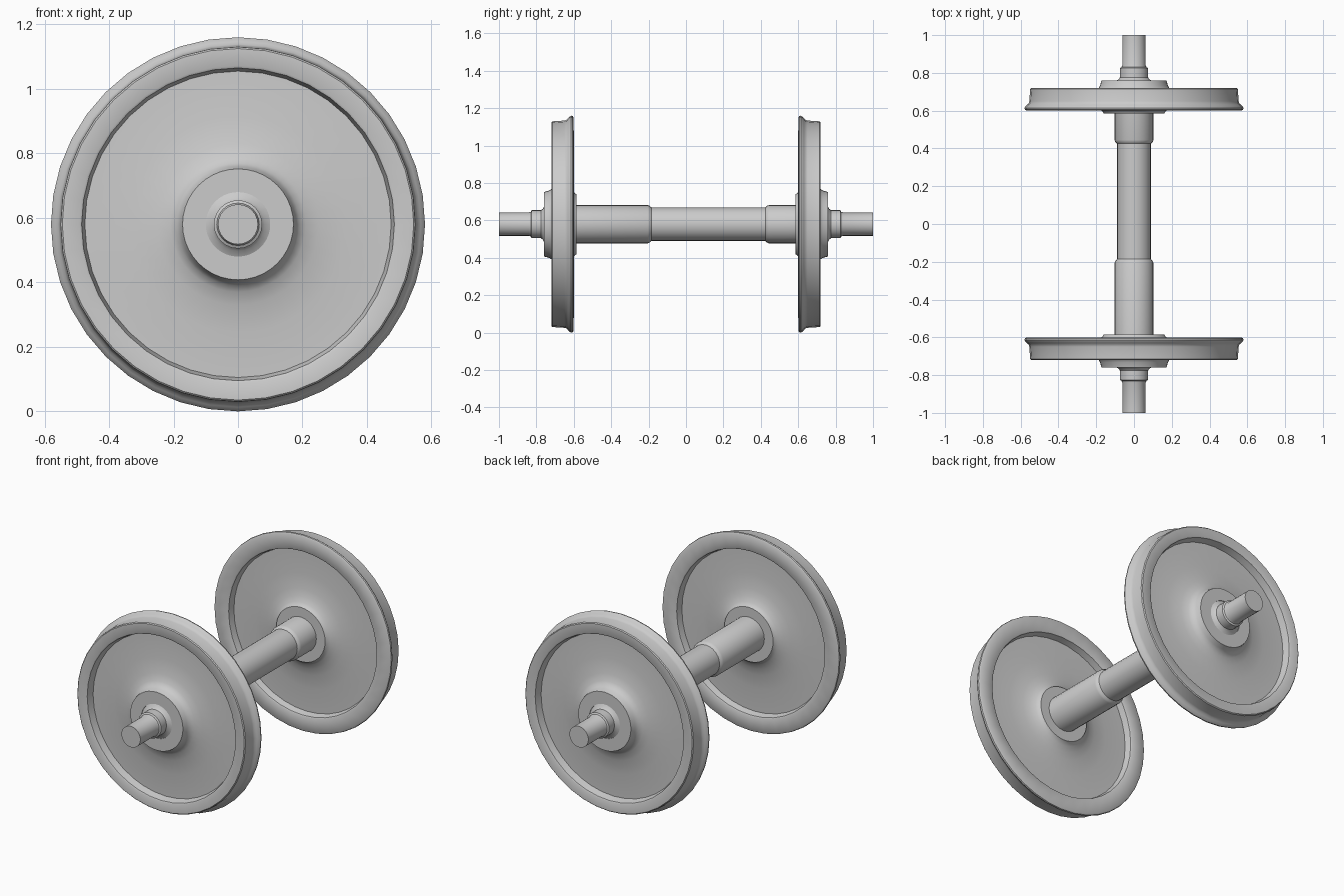
import bpy, bmesh, math

if "Cube" in bpy.data.objects:
    bpy.data.objects.remove(bpy.data.objects["Cube"])

AXIS_Z = 0.58


def lathe(name, profile, sides, closed):
    """Spin (radius, y) points round the axle line."""
    bm = bmesh.new()
    rings = []
    for r, y in profile:
        if r == 0:
            rings.append([bm.verts.new((0, y, AXIS_Z))] * sides)
        else:
            rings.append([bm.verts.new((r * math.sin(2 * math.pi * i / sides), y,
                                        AXIS_Z + r * math.cos(2 * math.pi * i / sides)))
                          for i in range(sides)])
    pairs = list(zip(rings, rings[1:]))
    if closed:
        pairs.append((rings[-1], rings[0]))
    for a, b in pairs:
        for i in range(sides):
            j = (i + 1) % sides
            quad = list(dict.fromkeys((a[i], a[j], b[j], b[i])))
            bm.faces.new(quad)
    bmesh.ops.recalc_face_normals(bm, faces=bm.faces)
    mesh = bpy.data.meshes.new(name)
    bm.to_mesh(mesh)
    bm.free()
    obj = bpy.data.objects.new(name, mesh)
    bpy.context.collection.objects.link(obj)
    bpy.ops.object.select_all(action='DESELECT')
    obj.select_set(True)
    bpy.context.view_layer.objects.active = obj
    bpy.ops.object.shade_smooth_by_angle(angle=math.radians(35))
    return obj


# Stepped axle: journals, wheel seats, long seat on the front half
axle = [(0, -1), (0.062, -1), (0.062, -0.84), (0.066, -0.83), (0.075, -0.825),
        (0.075, -0.775), (0.083, -0.765), (0.103, -0.755), (0.103, -0.205),
        (0.098, -0.195), (0.09, -0.185),
        (0.09, 0.425), (0.098, 0.432), (0.103, 0.445), (0.103, 0.755),
        (0.083, 0.765), (0.075, 0.775), (0.075, 0.825), (0.066, 0.83),
        (0.062, 0.84), (0.062, 1), (0, 1)]
lathe("axle", axle, 24, False)

# Wheel section: y is distance from the middle of the axle
wheel = [
    # hub bore and outer hub face
    (0.10, 0.585), (0.10, 0.76), (0.172, 0.76),
    # outer web
    (0.18, 0.732), (0.19, 0.715), (0.21, 0.702), (0.25, 0.69), (0.335, 0.677), (0.475, 0.675),
    # rim outer face
    (0.485, 0.716), (0.492, 0.72), (0.545, 0.72), (0.55, 0.715),
    # tread and flange
    (0.554, 0.65), (0.558, 0.638), (0.567, 0.63), (0.575, 0.622),
    (0.58, 0.614), (0.578, 0.606), (0.57, 0.601),
    # rim inner face and inner web
    (0.49, 0.60), (0.484, 0.604), (0.475, 0.64),
    (0.335, 0.638), (0.25, 0.628), (0.21, 0.618), (0.18, 0.605), (0.165, 0.594), (0.16, 0.585),
]
for name, side in (("front_wheel", -1), ("rear_wheel", 1)):
    lathe(name, [(r, side * y) for r, y in wheel], 40, True)
